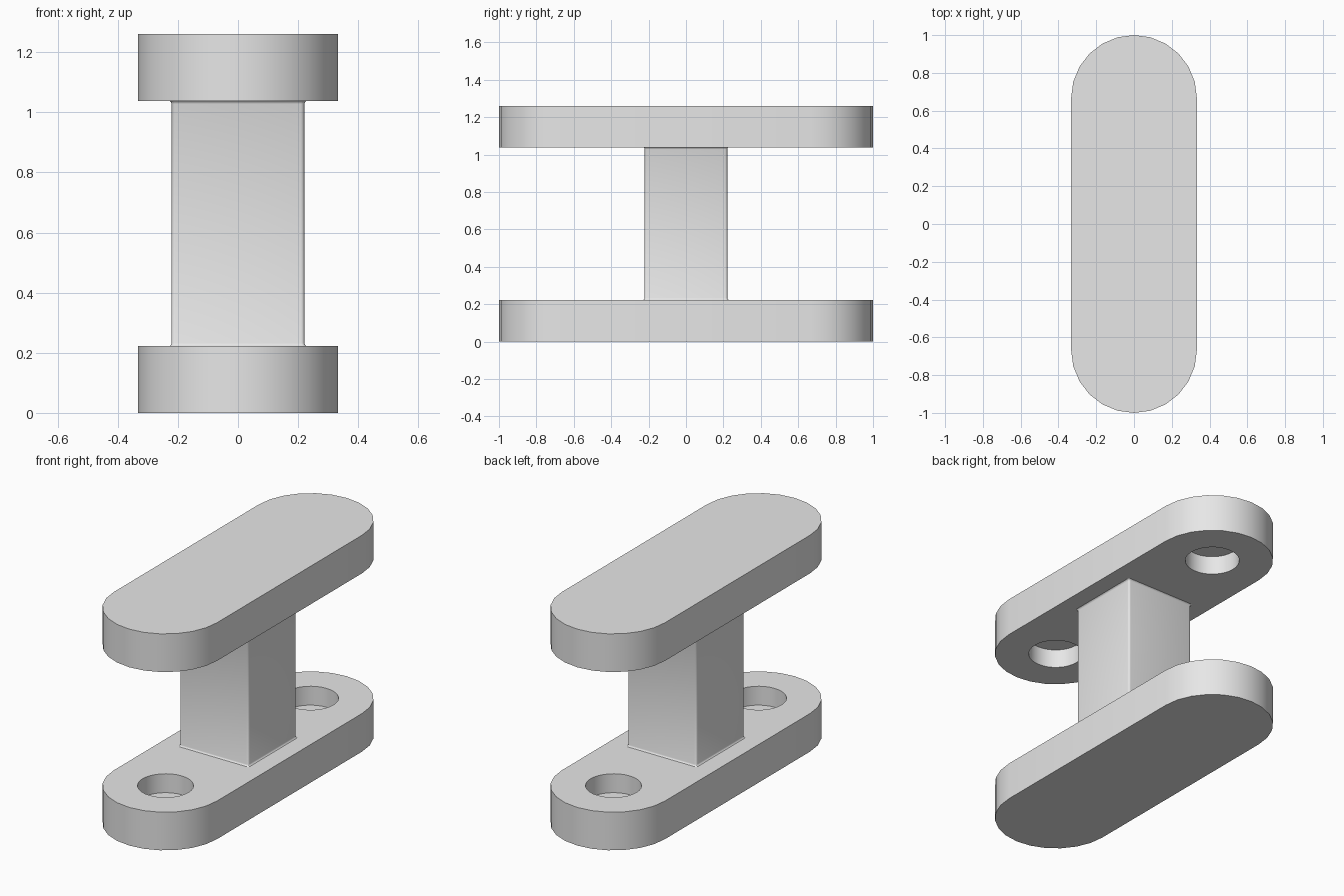
import bpy, bmesh
from math import pi, sin, cos, radians

cube = bpy.data.objects.get("Cube")
if cube:
    bpy.data.objects.remove(cube, do_unlink=True)

HEIGHT, THICK = 1.26, 0.222      # overall height, plate thickness
RADIUS, REACH = 0.333, 0.667     # plate end radius, end centre distance
HOLE_R, HOLE_DEPTH = 0.148, 0.11
POST, FILLET = 0.221, 0.012      # post half width, corner rounding

grey = bpy.data.materials.new("plain_grey")
grey.use_nodes = True
grey.diffuse_color = (0.8, 0.8, 0.8, 1)
grey.node_tree.nodes["Principled BSDF"].inputs["Base Color"].default_value = (0.8, 0.8, 0.8, 1)


def arc(cx, cy, r, start, sweep, n):
    """Points along an arc, both ends included."""
    return [(cx + r * cos(start + sweep * i / n), cy + r * sin(start + sweep * i / n))
            for i in range(n + 1)]


def loft(name, layers):
    """Closed solid through a stack of (outline, z) layers."""
    bm = bmesh.new()
    rings = [[bm.verts.new((x, y, z)) for x, y in pts] for pts, z in layers]
    for low, high in zip(rings, rings[1:]):
        for i in range(len(low)):
            bm.faces.new((low[i - 1], low[i], high[i], high[i - 1]))
    bm.faces.new(rings[0])
    bm.faces.new(rings[-1])
    bmesh.ops.recalc_face_normals(bm, faces=bm.faces)
    mesh = bpy.data.meshes.new(name)
    bm.to_mesh(mesh)
    bm.free()
    mesh.materials.append(grey)
    obj = bpy.data.objects.new(name, mesh)
    bpy.context.collection.objects.link(obj)
    return obj


def activate(obj):
    bpy.ops.object.select_all(action='DESELECT')
    obj.select_set(True)
    bpy.context.view_layer.objects.active = obj


def smooth(obj):
    activate(obj)
    bpy.ops.object.shade_smooth_by_angle(angle=radians(35))


def plate(name, z, inner, direction):
    """Round-ended plate with two blind holes sunk into its inner face."""
    outline = arc(0, REACH, RADIUS, 0, pi, 12) + arc(0, -REACH, RADIUS, pi, pi, 12)
    obj = loft(name, [(outline, z), (outline, z + THICK)])
    for side in (-1, 1):
        circle = arc(0, side * REACH, HOLE_R, 0, 2 * pi, 32)[:-1]
        ends = sorted((inner - direction * HOLE_DEPTH, inner + direction * 0.1))
        cutter = loft("hole_cutter", [(circle, e) for e in ends])
        cutter.hide_render = True
        mod = obj.modifiers.new("hole", 'BOOLEAN')
        mod.operation, mod.solver, mod.object = 'DIFFERENCE', 'EXACT', cutter
        activate(obj)
        bpy.ops.object.modifier_apply(modifier=mod.name)
        bpy.data.objects.remove(cutter, do_unlink=True)
    smooth(obj)


def rounded_square(half):
    c = half - FILLET
    pts = []
    for i, (sx, sy) in enumerate(((1, 1), (-1, 1), (-1, -1), (1, -1))):
        pts += arc(sx * c, sy * c, FILLET, i * pi / 2, pi / 2, 4)
    return pts


# Plates
plate("bottom_plate", 0, THICK, 1)
plate("top_plate", HEIGHT - THICK, HEIGHT - THICK, -1)

# Post, flaring slightly where it meets each plate
flare = [(0.007, 0), (0.002, 0.004), (0, 0.01)]
lower = [(rounded_square(POST + w), THICK + h) for w, h in flare]
upper = [(pts, HEIGHT - z) for pts, z in reversed(lower)]
smooth(loft("post", lower + upper))
